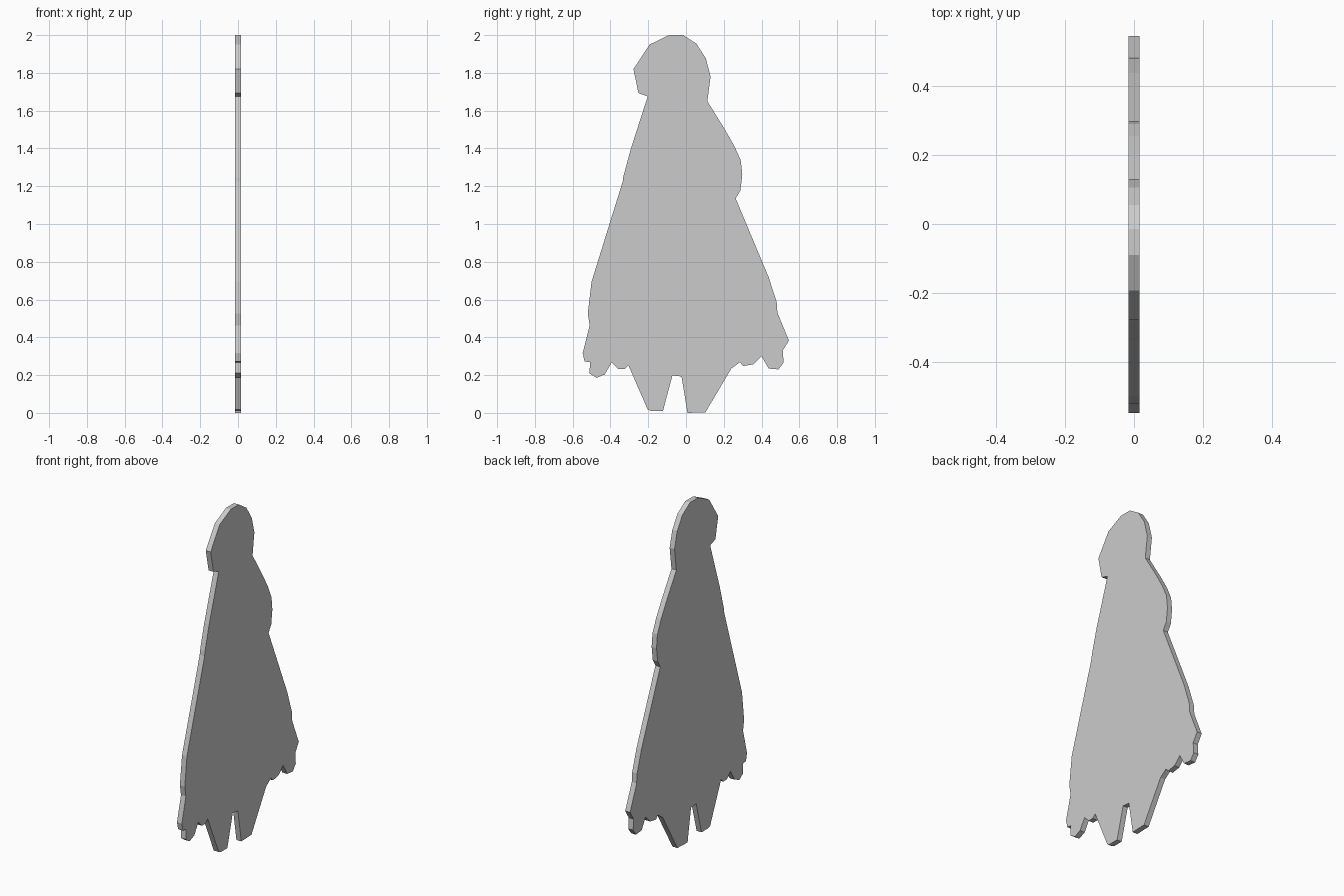
import bpy, bmesh

if "Cube" in bpy.data.objects:
    bpy.data.objects.remove(bpy.data.objects["Cube"])

HALF = 0.016  # half thickness of the board along x

# Silhouette sections as (y, z), running clockwise from the crown
head_right = [(-.09, 2), (-.015, 2), (.055, 1.955), (.105, 1.877), (.13, 1.78), (.113, 1.65)]
robe_right = [(.203, 1.505), (.255, 1.415), (.29, 1.337), (.298, 1.26), (.288, 1.177),
              (.263, 1.135), (.437, .72), (.48, .587), (.484, .53), (.545, .383)]
hem_right = [(.512, .33), (.517, .267), (.49, .23), (.437, .235), (.4, .3), (.357, .257),
             (.304, .248), (.285, .268), (.24, .235)]
feet = [(.103, .003), (.008, 0), (-.024, .193), (-.072, .198), (-.122, .01),
        (-.185, .01), (-.203, .018)]
hem_left = [(-.305, .252), (-.325, .232), (-.36, .233), (-.393, .268), (-.43, .204),
            (-.475, .185), (-.511, .21), (-.508, .268), (-.537, .272)]
robe_left = [(-.547, .317), (-.51, .463), (-.52, .525), (-.5, .695), (-.335, 1.225),
             (-.332, 1.25), (-.293, 1.395), (-.203, 1.675)]
head_left = [(-.252, 1.693), (-.278, 1.82), (-.193, 1.95)]
outline = head_right + robe_right + hem_right + feet + hem_left + robe_left + head_left

# Flat board: one outline face extruded through its thickness
bm = bmesh.new()
face = bm.faces.new([bm.verts.new((-HALF, y, z)) for y, z in outline])
side = bmesh.ops.extrude_face_region(bm, geom=[face])
moved = [g for g in side["geom"] if isinstance(g, bmesh.types.BMVert)]
bmesh.ops.translate(bm, verts=moved, vec=(2 * HALF, 0, 0))
if not any(f.is_valid and all(v.co.x < 0 for v in f.verts) for f in bm.faces):
    bm.faces.new([v for v in bm.verts if v.co.x < 0])
bmesh.ops.recalc_face_normals(bm, faces=bm.faces)

mesh = bpy.data.meshes.new("cloaked_figure_board")
bm.to_mesh(mesh)
bm.free()
board = bpy.data.objects.new("cloaked_figure_board", mesh)
bpy.context.collection.objects.link(board)
